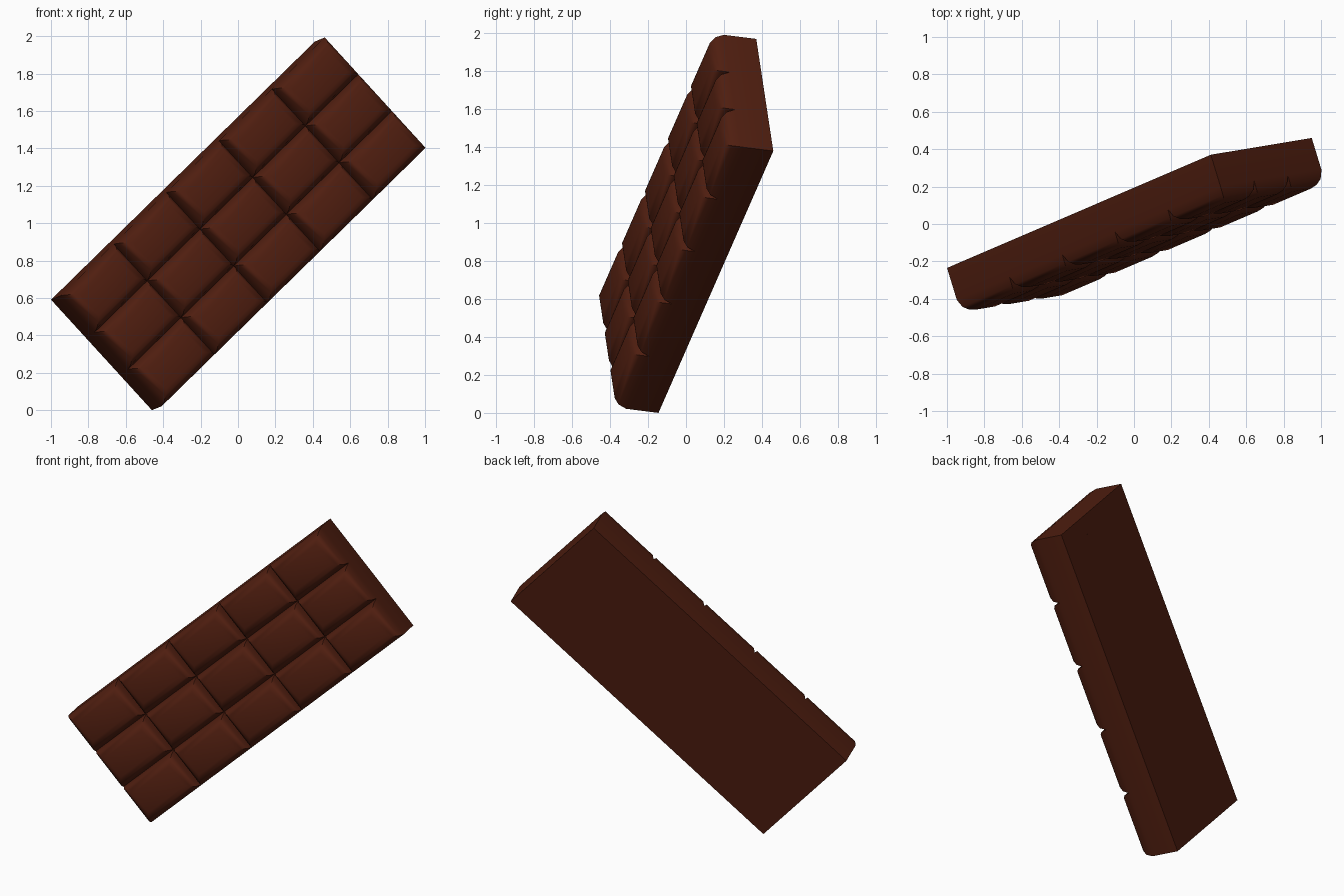
import bpy, bmesh
from mathutils import Matrix, Vector

if "Cube" in bpy.data.objects:
    bpy.data.objects.remove(bpy.data.objects["Cube"])

# Tilted frame of the bar: long axis, short axis, front normal
u = Vector((1.41, 0.605, 1.38)).normalized()
n = u.cross(Vector((-0.54, -0.09, 0.59))).normalized()
v = n.cross(u)
corner = Vector((-0.46, -0.145, 0.0))
frame = Matrix.Translation(corner) @ Matrix((u, v, n)).transposed().to_4x4()

LENGTH, WIDTH, COLS, ROWS = 2.064, 0.805, 5, 3
PX, PY = LENGTH / COLS, WIDTH / ROWS
# Side profile of one square: (inset, height)
PROFILE = [(0, 0), (0, 0.18), (0.013, 0.225), (0.035, 0.25), (0.06, 0.26)]

chocolate = bpy.data.materials.new("chocolate")
chocolate.diffuse_color = (0.08, 0.013, 0.005, 1)
chocolate.use_nodes = True
chocolate.node_tree.nodes["Principled BSDF"].inputs["Base Color"].default_value = chocolate.diffuse_color


def square_mesh():
    bm = bmesh.new()
    rings = [[bm.verts.new((x, y, h)) for x, y in
              ((i, i), (PX - i, i), (PX - i, PY - i), (i, PY - i))]
             for i, h in PROFILE]
    for a, b in zip(rings, rings[1:]):
        for k in range(4):
            j = (k + 1) % 4
            bm.faces.new((a[k], a[j], b[j], b[k]))
    bm.faces.new(rings[0][::-1])
    bm.faces.new(rings[-1])
    mesh = bpy.data.meshes.new("chocolate_square")
    bm.to_mesh(mesh)
    bm.free()
    mesh.materials.append(chocolate)
    return mesh


# Grid of squares sharing one mesh
mesh = square_mesh()
for c in range(COLS):
    for r in range(ROWS):
        ob = bpy.data.objects.new(f"square_{c + 1}_{r + 1}", mesh)
        bpy.context.collection.objects.link(ob)
        ob.matrix_world = frame @ Matrix.Translation((c * PX, r * PY, 0))
        ob.select_set(True)
        bpy.context.view_layer.objects.active = ob
# Smooth the rounded shoulders, keep corners crisp
for p in mesh.polygons:
    p.use_smooth = True
mesh.set_sharp_from_angle(angle=0.6)
